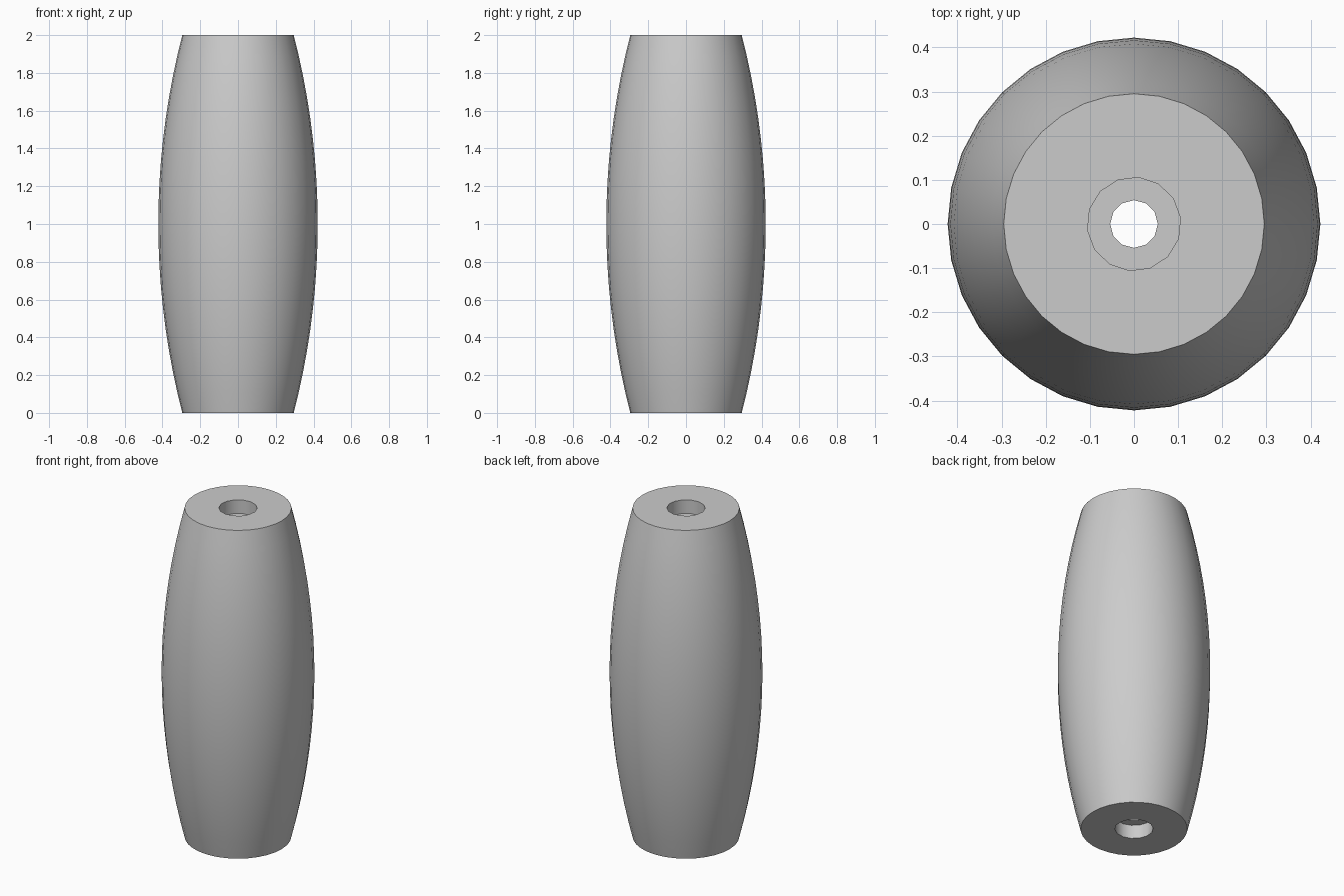
import bpy
import math
from mathutils import Matrix, Vector

cube = bpy.data.objects.get("Cube")
if cube:
    bpy.data.objects.remove(cube, do_unlink=True)

HEIGHT = 2.0
END_R, MID_R = 0.295, 0.422
RINGS, SIDES = 18, 32
RECESS_R, RECESS_DEPTH, BORE_R = 0.106, 0.083, 0.054

# Plain grey material
grey = bpy.data.materials.new("plain_grey")
grey.use_nodes = True
colour = (0.6, 0.6, 0.6, 1)
grey.diffuse_color = colour
grey.node_tree.nodes["Principled BSDF"].inputs["Base Color"].default_value = colour


def make_object(name, verts, faces):
    mesh = bpy.data.meshes.new(name)
    mesh.from_pydata(verts, [], faces)
    mesh.update()
    obj = bpy.data.objects.new(name, mesh)
    bpy.context.collection.objects.link(obj)
    mesh.materials.append(grey)
    return obj


def lathe(name, profile, sides, turn=0.0):
    """Closed solid of revolution from (radius, z) pairs listed upwards."""
    verts = []
    for r, z in profile:
        for i in range(sides):
            a = turn + math.tau * i / sides
            verts.append((r * math.cos(a), r * math.sin(a), z))
    faces = [tuple(reversed(range(sides)))]
    for k in range(len(profile) - 1):
        low, high = k * sides, (k + 1) * sides
        for i in range(sides):
            j = (i + 1) % sides
            faces.append((low + i, low + j, high + j, high + i))
    faces.append(tuple(range(len(verts) - sides, len(verts))))
    return make_object(name, verts, faces)


# Barrel body: circular arc bulging at mid height
half = HEIGHT / 2
bulge = MID_R - END_R
arc_r = (half ** 2 + bulge ** 2) / (2 * bulge)
profile = []
for k in range(RINGS + 1):
    z = HEIGHT * k / RINGS
    profile.append((MID_R - arc_r + math.sqrt(arc_r ** 2 - (z - half) ** 2), z))
body = lathe("barrel_body", profile, SIDES)

# Stepped bore: a wide recess at each end and a narrow through hole
turn = math.radians(7.3)
cutters = [
    lathe("bore_cutter", [(BORE_R, -0.2), (BORE_R, HEIGHT + 0.2)], 12),
    lathe("lower_recess_cutter", [(RECESS_R, -0.1), (RECESS_R, RECESS_DEPTH)], 14, turn),
    lathe("upper_recess_cutter",
          [(RECESS_R, HEIGHT - RECESS_DEPTH), (RECESS_R, HEIGHT + 0.1)], 14, turn),
]

bpy.ops.object.select_all(action="DESELECT")
body.select_set(True)
bpy.context.view_layer.objects.active = body
for cutter in cutters:
    cut = body.modifiers.new(cutter.name, "BOOLEAN")
    cut.operation = "DIFFERENCE"
    cut.solver = "EXACT"
    cut.object = cutter
    bpy.ops.object.modifier_apply(modifier=cut.name)
    bpy.data.objects.remove(cutter, do_unlink=True)

# Smooth sides with sharp rims
bpy.ops.object.shade_smooth_by_angle(angle=math.radians(35))
